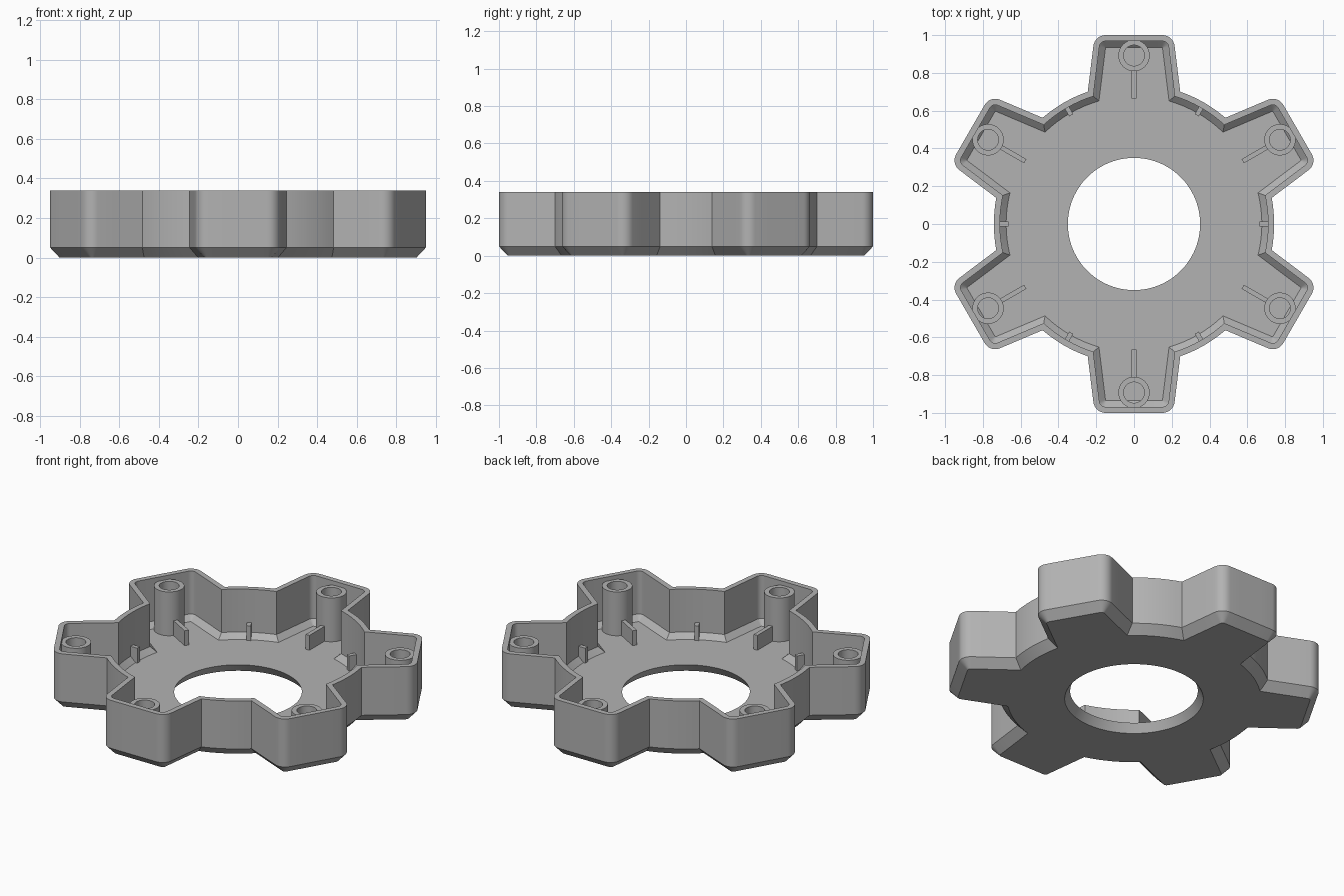
import bpy, bmesh, math
from mathutils import Matrix, Vector

LOBES = 6
BODY_R, HEIGHT, FLOOR = 0.742, 0.34, 0.05
BASE, TIP = Vector((0.245, 0.70)), Vector((0.208, 1.0))
CORNER = 0.065

cube = bpy.data.objects.get("Cube")
if cube:
    bpy.data.objects.remove(cube)

grey = bpy.data.materials.new("plain_grey")
grey.use_nodes = True
colour = (0.45, 0.45, 0.45, 1)
grey.diffuse_color = colour
grey.node_tree.nodes["Principled BSDF"].inputs["Base Color"].default_value = colour


def finish(bm, name):
    bmesh.ops.recalc_face_normals(bm, faces=bm.faces)
    mesh = bpy.data.meshes.new(name)
    bm.to_mesh(mesh)
    bm.free()
    mesh.materials.append(grey)
    obj = bpy.data.objects.new(name, mesh)
    bpy.context.collection.objects.link(obj)
    return obj


def smooth(obj):
    bpy.ops.object.select_all(action='DESELECT')
    obj.select_set(True)
    bpy.context.view_layer.objects.active = obj
    bpy.ops.object.shade_smooth_by_angle(angle=math.radians(28))


def loft(loops, name, closed):
    """Join equal-length point loops with quads."""
    bm = bmesh.new()
    rings = [[bm.verts.new(p) for p in loop] for loop in loops]
    pairs = list(zip(rings, rings[1:]))
    if closed:
        pairs.append((rings[-1], rings[0]))
    for a, b in pairs:
        for i in range(len(a)):
            j = (i + 1) % len(a)
            bm.faces.new((a[i], a[j], b[j], b[i]))
    return finish(bm, name)


def outline(inset):
    """Six-lobed outline, moved inward by the inset."""
    d = (TIP - BASE).normalized()
    inward = Vector((-d.y, d.x))
    r = BODY_R - inset
    # Where the lobe side meets the round body
    p = BASE + inward * inset
    b = p.dot(d)
    root = p + d * (-b + math.sqrt(b * b - p.dot(p) + r * r))
    # Rounded lobe corner
    cr = max(CORNER - inset, 0.004)
    q = BASE + inward * (inset + cr)
    centre = q + d * ((1 - inset - cr - q.y) / d.y)
    start = math.atan2(-inward.y, -inward.x)
    arc = []
    for i in range(9):
        a = start + (math.pi / 2 - start) * i / 8
        arc.append(centre + cr * Vector((math.cos(a), math.sin(a))))
    right = [root.lerp(arc[0], i / 3) for i in range(3)] + arc
    left = [Vector((-v.x, v.y)) for v in reversed(right)]
    top = [arc[-1].lerp(left[0], i / 4) for i in range(1, 4)]
    # Body arc to the next lobe
    a0 = math.atan2(left[-1].y, left[-1].x)
    a1 = math.atan2(root.y, root.x) + math.tau / LOBES
    body = [Vector((r * math.cos(a), r * math.sin(a)))
            for a in (a0 + (a1 - a0) * i / 8 for i in range(1, 8))]
    points = []
    for k in range(LOBES):
        turn = Matrix.Rotation(k * math.tau / LOBES, 2)
        points += [turn @ v for v in right + top + left + body]
    return points


def at(points, z):
    return [(v.x, v.y, z) for v in points]


# Tray shell with chamfered base and a tapered centre hole
rim = outline(0)
inner = outline(0.032)
hole = [v.normalized() for v in rim]
shell = loft([at(outline(0.047), 0), at(rim, FLOOR), at(rim, HEIGHT),
              at(inner, HEIGHT), at(inner, 0.08), at(outline(0.065), FLOOR),
              at([v * 0.35 for v in hole], FLOOR),
              at([v * 0.38 for v in hole], 0)], "tray_shell", True)
smooth(shell)


def ring(r, z, n=40):
    return [(r * math.cos(math.tau * i / n), r * math.sin(math.tau * i / n), z)
            for i in range(n)]


def rib(name, angle, r0, r1, top):
    bm = bmesh.new()
    z0 = 0.03
    place = (Matrix.Rotation(angle, 4, 'Z')
             @ Matrix.Translation(((r0 + r1) / 2, 0, (z0 + top) / 2))
             @ Matrix.Diagonal((r1 - r0, 0.025, top - z0, 1)))
    bmesh.ops.create_cube(bm, size=1, matrix=place)
    finish(bm, name)


for k in range(LOBES):
    angle = math.pi / 2 + k * math.tau / LOBES
    # Screw boss in each lobe
    boss = loft([ring(0.083, 0.04), ring(0.083, 0.315),
                 ring(0.055, 0.315), ring(0.055, 0.04)],
                f"screw_boss_{k + 1}", True)
    boss.location = (0.892 * math.cos(angle), 0.892 * math.sin(angle), 0)
    smooth(boss)
    # Rib leading to the boss, and a short rib on the wall between lobes
    rib(f"boss_rib_{k + 1}", angle, 0.665, 0.815, 0.14)
    rib(f"wall_rib_{k + 1}", angle + math.pi / LOBES, 0.665, 0.72, 0.14)
